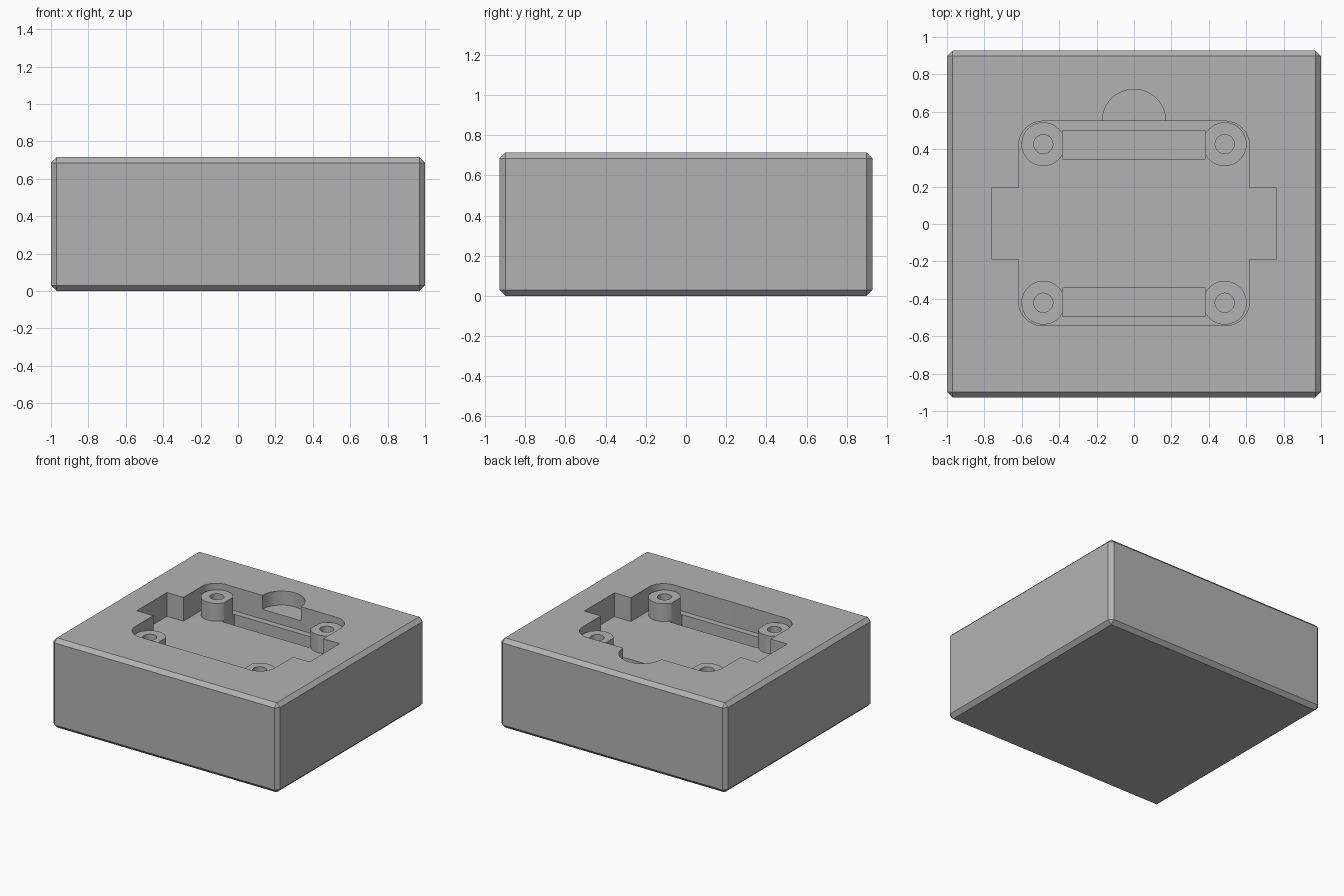
import bpy, bmesh, math

if "Cube" in bpy.data.objects:
    bpy.data.objects.remove(bpy.data.objects["Cube"])

grey = bpy.data.materials.new("plain_grey")
grey.use_nodes = True
colour = (0.45, 0.45, 0.45, 1)
grey.diffuse_color = colour
grey.node_tree.nodes["Principled BSDF"].inputs["Base Color"].default_value = colour

TOP, FLOOR, POST_TOP, THUMB_FLOOR, SLOT_FLOOR = 0.715, 0.525, 0.667, 0.603, 0.38
ABOVE = TOP + 0.1
POST_X, POST_Y, Y_MID = 0.485, 0.424, 0.003


def prism(name, outline, low, high):
    """Extrude a closed outline between two heights."""
    bm = bmesh.new()
    face = bm.faces.new([bm.verts.new((x, y, low)) for x, y in outline])
    top = bmesh.ops.extrude_face_region(bm, geom=[face])["geom"]
    for v in top:
        if isinstance(v, bmesh.types.BMVert):
            v.co.z = high
    bmesh.ops.recalc_face_normals(bm, faces=bm.faces)
    mesh = bpy.data.meshes.new(name)
    bm.to_mesh(mesh)
    bm.free()
    mesh.materials.append(grey)
    obj = bpy.data.objects.new(name, mesh)
    bpy.context.collection.objects.link(obj)
    return obj


def arc(cx, cy, r, start, sweep, steps):
    angles = [math.radians(start + sweep * i / steps) for i in range(steps + 1)]
    return [(cx + r * math.cos(a), cy + r * math.sin(a)) for a in angles]


def circle(cx, cy, r):
    return arc(cx, cy, r, 0, 360, 48)[:-1]


def box(x0, x1, y0, y1):
    return [(x0, y0), (x1, y0), (x1, y1), (x0, y1)]


def apply(obj, mod):
    bpy.context.view_layer.objects.active = obj
    bpy.ops.object.modifier_apply(modifier=mod.name)


def combine(obj, tool, operation):
    mod = obj.modifiers.new(operation.lower(), "BOOLEAN")
    mod.operation = operation
    mod.solver = "EXACT"
    mod.object = tool
    apply(obj, mod)
    bpy.data.objects.remove(tool)


# Block with chamfered edges
block = prism("block", box(-1, 1, -0.928, 0.928), 0, TOP)
bevel = block.modifiers.new("chamfer", "BEVEL")
bevel.width = 0.03
bevel.segments = 1
apply(block, bevel)

# Rounded pocket with a square notch on each side
r, px, py, notch_x, notch_y = 0.13, 0.617, 0.547, 0.763, 0.19
outline = []
for sx, sy, start in ((1, 1, 0), (-1, 1, 90), (-1, -1, 180), (1, -1, 270)):
    corner = arc(sx * (px - r), sy * (py - r), r, start, 90, 12)
    notch = [(sx * notch_x, sy * notch_y), (sx * px, sy * notch_y)]
    outline += notch + corner if sx == sy else corner + notch[::-1]
outline = [(x, y + Y_MID) for x, y in outline]
combine(block, prism("pocket", outline, FLOOR, ABOVE), "DIFFERENCE")

# Finger recess at the back of the pocket
combine(block, prism("finger_recess", circle(0, 0.55, 0.17), THUMB_FLOOR, ABOVE), "DIFFERENCE")

# Four screw posts
corners = [(sx * POST_X, sy * POST_Y + Y_MID) for sx in (-1, 1) for sy in (-1, 1)]
for x, y in corners:
    combine(block, prism("post", circle(x, y, 0.117), FLOOR - 0.05, POST_TOP), "UNION")

# Slots in the floor between the posts
for side in (-1, 1):
    y = side * 0.421 + Y_MID
    slot = prism("slot", box(-0.383, 0.383, y - 0.077, y + 0.077), SLOT_FLOOR, ABOVE)
    combine(block, slot, "DIFFERENCE")

# Screw holes in the posts
for x, y in corners:
    combine(block, prism("screw_hole", circle(x, y, 0.051), FLOOR - 0.05, ABOVE), "DIFFERENCE")

bpy.ops.object.select_all(action="DESELECT")
block.select_set(True)
bpy.context.view_layer.objects.active = block
bpy.ops.object.shade_smooth_by_angle(angle=math.radians(30))
